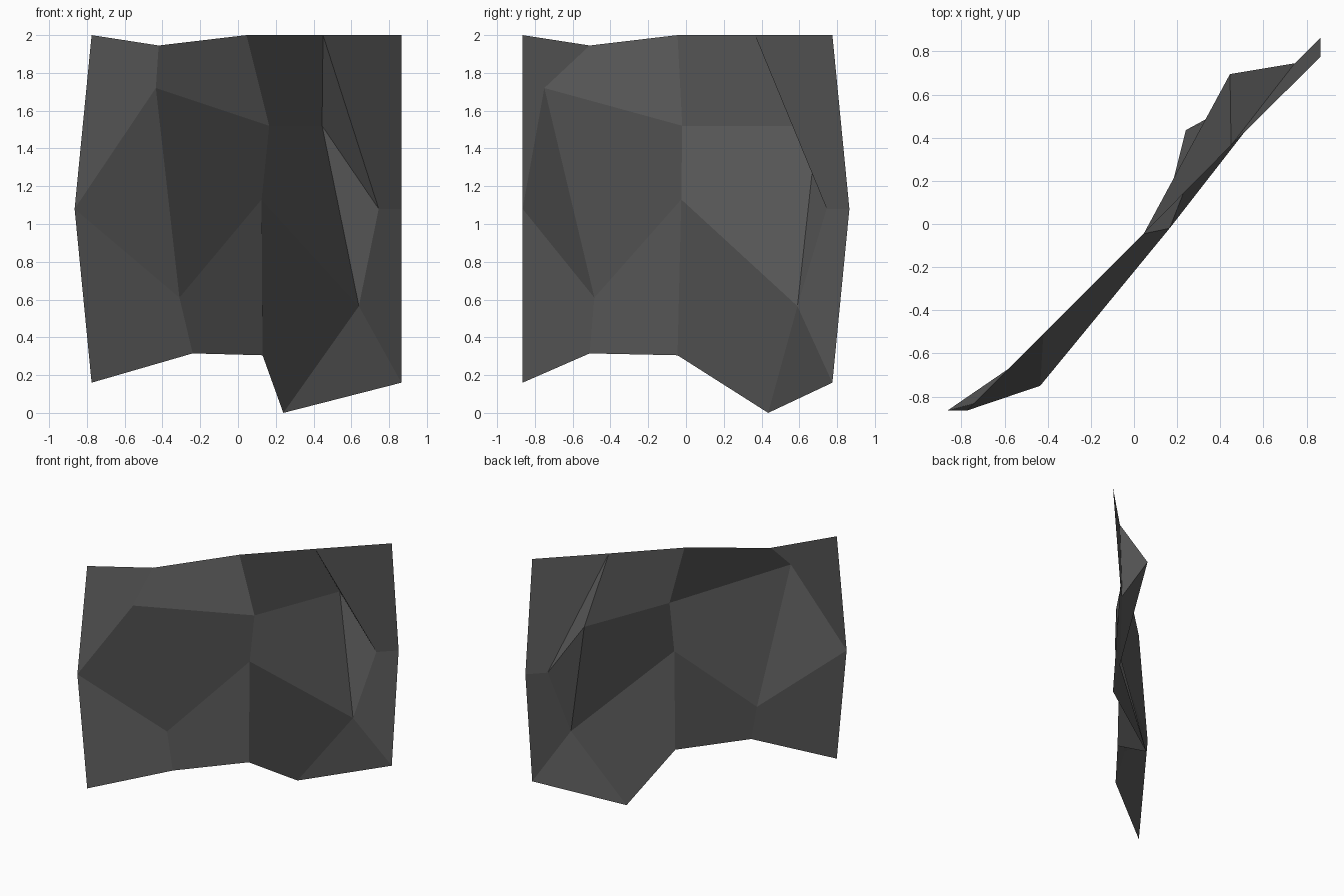
import bpy, bmesh

if "Cube" in bpy.data.objects:
    bpy.data.objects.remove(bpy.data.objects["Cube"])

# Faceted single-skin rock panel running diagonally from front left to back right
mat = bpy.data.materials.new("dark_grey_stone")
mat.diffuse_color = (0.105, 0.105, 0.105, 1)
mat.use_nodes = True
mat.node_tree.nodes["Principled BSDF"].inputs["Base Color"].default_value = mat.diffuse_color

# Corner points, rim first and then the bulging interior
P = {
    "A": (-.775, -.865, 2), "B": (-.42, -.51, 1.945), "C": (.045, -.045, 2),
    "D": (.45, .365, 2), "E": (.865, .775, 2), "F": (.865, .865, 1.08),
    "G": (.865, .775, .16), "H": (.24, .435, 0), "I": (.13, -.045, .305),
    "J": (-.24, -.51, .315), "K": (-.775, -.865, .16), "L": (-.865, -.865, 1.08),
    "M": (-.435, -.75, 1.72), "N": (.165, -.02, 1.52), "O": (.125, -.025, 1.13),
    "P": (-.31, -.485, .61), "Q": (.445, .695, 1.52), "R": (.745, .745, 1.08),
    "S": (.64, .59, .565),
}

# Facets: top band, middle band, bottom band
FACETS = ("ABML BCNM CDQN DEFR DRQ "
          "LMP MNOP NQSO QRS RFGS "
          "LPJK POIJ OSHI SGH").split()

bm = bmesh.new()
verts = {k: bm.verts.new(p) for k, p in P.items()}
for f in FACETS:
    # reversed so the faces point to the front right
    face = bm.faces.new([verts[k] for k in f[0] + f[:0:-1]])
    face.smooth = False

mesh = bpy.data.meshes.new("rock_panel")
bm.to_mesh(mesh)
bm.free()
mesh.materials.append(mat)
bpy.context.collection.objects.link(bpy.data.objects.new("rock_panel", mesh))
